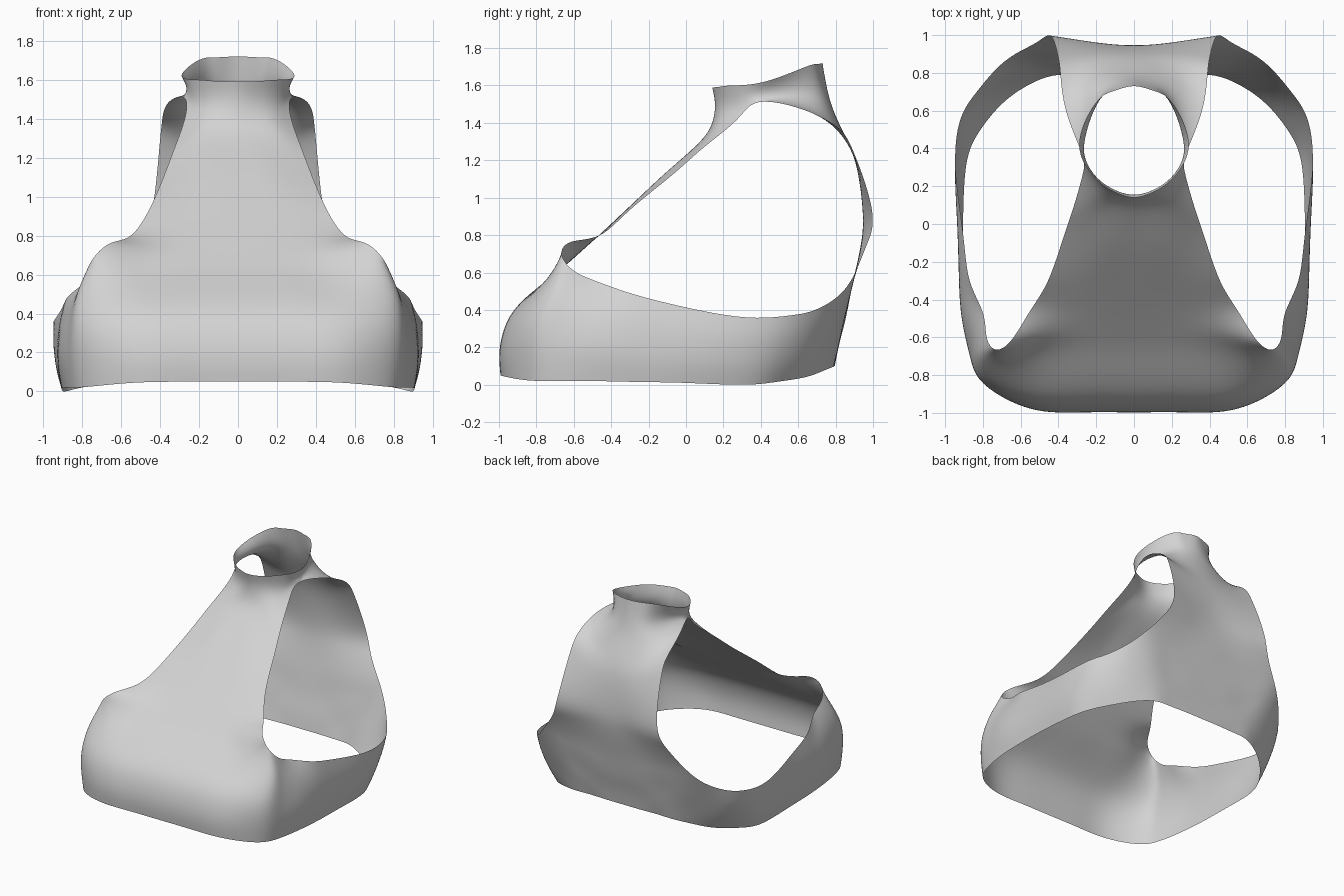
import bpy, bmesh
from mathutils import Vector

# Each row runs from the centre line to the armhole edge:
# edge x, four y values, four z values
FRACTIONS = (0, .36, .7, 1)
FRONT_ROWS = [
    (.29, .14, .17, .24, .42, 1.59, 1.592, 1.60, 1.62),          # neck rim
    (.28, .155, .18, .245, .385, 1.50, 1.50, 1.50, 1.51),        # shoulder
    (.27, .14, .15, .185, .27, 1.40, 1.40, 1.405, 1.415),
    (.32, .07, .075, .08, .09, 1.295, 1.295, 1.285, 1.265),
    (.375, -.10, -.10, -.09, -.075, 1.14, 1.14, 1.13, 1.12),
    (.455, -.30, -.30, -.30, -.30, .955, .953, .945, .935),
    (.55, -.46, -.46, -.46, -.46, .805, .803, .80, .80),
    (.645, -.58, -.58, -.585, -.61, .695, .695, .71, .765),
    (.73, -.69, -.69, -.69, -.665, .60, .60, .61, .70),          # armhole corner
    (.775, -.84, -.84, -.83, -.74, .48, .48, .48, .52),
    (.80, -.95, -.95, -.93, -.82, .35, .35, .35, .35),
    (.79, -.995, -.995, -.975, -.85, .19, .19, .19, .18),
    (.76, -.99, -.99, -.975, -.86, .05, .05, .045, .025),        # hem
]
BACK_ROWS = [
    (.29, .73, .705, .64, .42, 1.72, 1.715, 1.70, 1.62),         # neck rim
    (.28, .755, .735, .65, .385, 1.58, 1.575, 1.56, 1.51),       # shoulder
    (.36, .795, .78, .72, .60, 1.45, 1.45, 1.455, 1.48),
    (.39, .86, .85, .83, .80, 1.31, 1.315, 1.335, 1.385),
    (.405, .915, .915, .91, .90, 1.15, 1.16, 1.19, 1.235),
    (.44, .945, .955, .975, .995, .92, .92, .925, .93),
    (.51, .935, .94, .955, .965, .75, .75, .75, .745),
    (.62, .90, .90, .905, .905, .58, .585, .59, .60),            # armhole corner
    (.575, .875, .875, .875, .87, .46, .46, .465, .47),
    (.53, .85, .85, .845, .84, .34, .34, .34, .345),
    (.48, .82, .82, .82, .81, .22, .22, .22, .22),
    (.43, .795, .795, .79, .785, .10, .10, .10, .095),           # hem
]
# Side band columns, front to back: armhole edge, middle, hem
SIDE_COLUMNS = [
    ((.78, -.60, .61), (.865, -.67, .33), (.85, -.71, .02)),
    ((.80, -.47, .55), (.905, -.48, .30), (.89, -.50, .02)),
    ((.87, -.30, .49), (.925, -.28, .25), (.905, -.25, .015)),
    ((.905, -.05, .425), (.935, -.03, .21), (.905, 0, .01)),
    ((.945, .30, .362), (.94, .30, .18), (.89, .30, 0)),
    ((.92, .55, .37), (.89, .52, .19), (.825, .48, .015)),
    ((.84, .69, .40), (.79, .67, .22), (.70, .635, .04)),
    ((.73, .82, .48), (.66, .775, .28), (.56, .735, .075)),
]


def panel_rows(table):
    return [[Vector((r[0] * f, r[1 + i], r[5 + i])) for i, f in enumerate(FRACTIONS)]
            for r in table]


def column(top, mid, hem):
    """Five points on the parabola through three."""
    a, b, c = Vector(top), Vector(mid), Vector(hem)
    return [a * (1 - t) * (1 - 2 * t) + b * 4 * t * (1 - t) + c * t * (2 * t - 1)
            for t in (0, .25, .5, .75, 1)]


def add_grid(bm, rows, side):
    grid = [[bm.verts.new((p.x * side, p.y, p.z)) for p in row] for row in rows]
    for r0, r1 in zip(grid, grid[1:]):
        for i in range(len(r0) - 1):
            bm.faces.new((r0[i], r0[i + 1], r1[i + 1], r1[i]))


# Control cage: front panel, back panel and side bands, mirrored and welded
front, back = panel_rows(FRONT_ROWS), panel_rows(BACK_ROWS)
band = [[row[-1] for row in front[-5:]]]
band += [column(*c) for c in SIDE_COLUMNS]
band += [[row[-1] for row in back[-5:]]]

bm = bmesh.new()
for side in (1, -1):
    for rows in (front, back, band):
        add_grid(bm, rows, side)
bmesh.ops.remove_doubles(bm, verts=bm.verts, dist=1e-4)
bmesh.ops.recalc_face_normals(bm, faces=bm.faces)
bm.normal_update()
if min(bm.faces, key=lambda f: f.calc_center_median().y).normal.y > 0:
    bmesh.ops.reverse_faces(bm, faces=bm.faces)
for f in bm.faces:
    f.smooth = True
mesh = bpy.data.meshes.new("sleeveless_top")
bm.to_mesh(mesh)
bm.free()

top = bpy.data.objects.new("sleeveless_top", mesh)
bpy.context.collection.objects.link(top)
fabric = bpy.data.materials.new("light_grey_fabric")
fabric.diffuse_color = (.65, .65, .65, 1)
mesh.materials.append(fabric)

smooth = top.modifiers.new("smooth_surface", 'SUBSURF')
smooth.levels = smooth.render_levels = 3

# Push the cage outward until the smoothed surface passes through its points
targets = [v.co.copy() for v in mesh.vertices]
for _ in range(8):
    bpy.context.view_layer.update()
    shaped = top.evaluated_get(bpy.context.evaluated_depsgraph_get()).data
    points = [shaped.vertices[i].co.copy() for i in range(len(targets))]
    for v, goal, now in zip(mesh.vertices, targets, points):
        v.co += goal - now
    mesh.update()
    top.update_tag()
